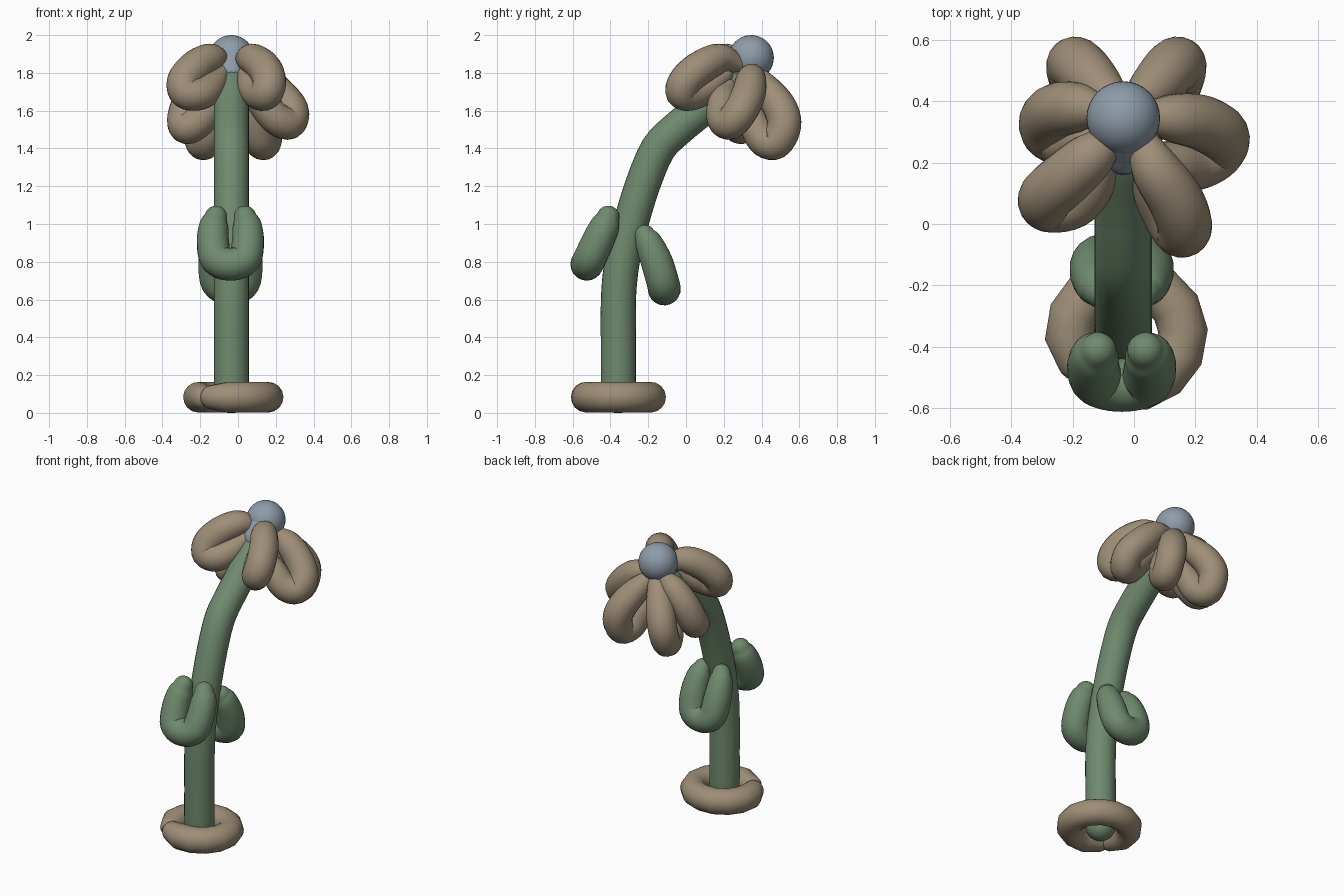
import bpy, bmesh, math
from mathutils import Vector

if "Cube" in bpy.data.objects:
    bpy.data.objects.remove(bpy.data.objects["Cube"])


def material(name, rgb):
    m = bpy.data.materials.new(name)
    m.diffuse_color = (*rgb, 1)
    m.use_nodes = True
    m.node_tree.nodes["Principled BSDF"].inputs["Base Color"].default_value = m.diffuse_color
    return m


TAN = material("tan balloon", (0.34, 0.27, 0.185))
GREEN = material("green balloon", (0.16, 0.255, 0.155))
BLUE = material("grey blue balloon", (0.27, 0.33, 0.395))
CX = -0.035  # plane of the stem


def spline(pts, steps):
    """Catmull-Rom through (x, y, z, radius) points."""
    p = [Vector(q) for q in pts]
    p = [2 * p[0] - p[1]] + p + [2 * p[-1] - p[-2]]
    out = []
    for i in range(1, len(p) - 2):
        a, b, c, d = p[i - 1:i + 3]
        for k in range(steps):
            t = k / steps
            out.append(0.5 * (2 * b + (c - a) * t + (2 * a - 5 * b + 4 * c - d) * t * t
                              + (3 * b - a - 3 * c + d) * t ** 3))
    return out + [p[-2]]


def tube(name, pts, mat, steps=5, sides=20):
    """Balloon tube with rounded ends along a path of varying radius."""
    path = spline(pts, steps)
    cen = [Vector(q[:3]) for q in path]
    rad = [q[3] for q in path]
    n = len(cen)
    tan = [(cen[min(i + 1, n - 1)] - cen[max(i - 1, 0)]).normalized() for i in range(n)]
    # Hemispherical end rings
    rings = []
    for a in (80, 60, 40, 20):
        s, c = math.sin(math.radians(a)), math.cos(math.radians(a))
        rings.append((cen[0] - tan[0] * rad[0] * s, tan[0], rad[0] * c))
    rings += list(zip(cen, tan, rad))
    for a in (20, 40, 60, 80):
        s, c = math.sin(math.radians(a)), math.cos(math.radians(a))
        rings.append((cen[-1] + tan[-1] * rad[-1] * s, tan[-1], rad[-1] * c))
    bm = bmesh.new()
    u = tan[0].orthogonal().normalized()
    prev, loops = tan[0], []
    for c, t, r in rings:
        u = prev.rotation_difference(t) @ u
        u = (u - t * u.dot(t)).normalized()
        v, prev = t.cross(u), t
        loops.append([bm.verts.new(c + r * (u * math.cos(a) + v * math.sin(a)))
                      for a in (2 * math.pi * k / sides for k in range(sides))])
    for l0, l1 in zip(loops, loops[1:]):
        for k in range(sides):
            j = (k + 1) % sides
            bm.faces.new((l0[k], l0[j], l1[j], l1[k]))
    bm.faces.new(loops[0][::-1])
    bm.faces.new(loops[-1])
    me = bpy.data.meshes.new(name)
    bm.to_mesh(me)
    bm.free()
    me.materials.append(mat)
    me.polygons.foreach_set("use_smooth", [True] * len(me.polygons))
    ob = bpy.data.objects.new(name, me)
    bpy.context.collection.objects.link(ob)
    return ob


# Stem bending toward the back
stem = [(-0.358, 0.09), (-0.358, 0.35), (-0.357, 0.62), (-0.335, 0.82), (-0.287, 1.02),
        (-0.225, 1.22), (-0.147, 1.4), (-0.05, 1.5), (0.07, 1.6), (0.24, 1.75)]
tube("stem", [(CX, y, z, 0.093) for y, z in stem], GREEN, 3, 24)

# Base ring, open at the front left with pinched ends
ring = []
SEG = 13
for i in range(SEG + 1):
    a = math.radians(-126 + 336 * i / SEG)
    r = 0.066 if i in (0, SEG) else 0.081
    ring.append((-0.025 + 0.185 * math.cos(a), -0.358 + 0.174 * math.sin(a), 0.083, r))
tube("base_ring", ring, TAN, 1, 16)


# Leaves: folded loops hanging off the stem
def leaf(name, cx, side):
    """side holds (half width, y, z, radius) from the top down to the fold."""
    left = [(cx - w, y, z, r) for w, y, z, r in side]
    right = [(cx + w, y, z, r) for w, y, z, r in side[-2::-1]]
    tube(name, left + right, GREEN)


leaf("front_leaf", -0.04, [(0.077, -0.412, 1.037, 0.06), (0.088, -0.43, 0.99, 0.078),
                           (0.093, -0.467, 0.91, 0.085), (0.075, -0.51, 0.815, 0.087),
                           (0, -0.525, 0.787, 0.087)])
leaf("back_leaf", -0.04, [(0.07, -0.218, 0.94, 0.056), (0.079, -0.197, 0.9, 0.073),
                          (0.085, -0.155, 0.8, 0.085), (0.07, -0.122, 0.69, 0.087),
                          (0, -0.115, 0.656, 0.087)])

# Petals: each a folded loop, out along the top strand and back along the lower one
RADII = (0.05, 0.08, 0.09, 0.09, 0.088, 0.086, 0.078, 0.05)
front_left = [(-0.08, 0.27, 1.85), (-0.14, 0.22, 1.875), (-0.22, 0.15, 1.835),
              (-0.285, 0.09, 1.76), (-0.275, 0.06, 1.695), (-0.2, 0.07, 1.69),
              (-0.14, 0.13, 1.73), (-0.09, 0.2, 1.79)]
front_right = [(0.03, 0.27, 1.85), (0.07, 0.18, 1.875), (0.135, 0.08, 1.83),
               (0.165, 0.0, 1.76), (0.15, -0.02, 1.695), (0.11, 0.04, 1.69),
               (0.07, 0.12, 1.73), (0.04, 0.2, 1.79)]
side_left = [(-0.11, 0.37, 1.8), (-0.18, 0.38, 1.75), (-0.25, 0.37, 1.66),
             (-0.285, 0.335, 1.56), (-0.27, 0.29, 1.51), (-0.2, 0.27, 1.55),
             (-0.14, 0.27, 1.64), (-0.09, 0.28, 1.72)]
side_right = [(0.04, 0.35, 1.8), (0.13, 0.345, 1.765), (0.22, 0.33, 1.685),
              (0.285, 0.29, 1.6), (0.27, 0.235, 1.535), (0.2, 0.195, 1.56),
              (0.12, 0.195, 1.65), (0.05, 0.22, 1.72)]
back_right = [(0.0, 0.39, 1.78), (0.06, 0.44, 1.7), (0.115, 0.5, 1.61),
              (0.145, 0.52, 1.52), (0.14, 0.475, 1.43), (0.11, 0.405, 1.45),
              (0.07, 0.35, 1.56), (0.03, 0.3, 1.68)]
back_left = [(-0.05 - x, y, z) for x, y, z in back_right]
for name, pts in (("front_left", front_left), ("front_right", front_right),
                  ("side_left", side_left), ("side_right", side_right),
                  ("back_left", back_left), ("back_right", back_right)):
    tube(name + "_petal", [(*p, r) for p, r in zip(pts, RADII)], TAN)

# Flower centre: round bubble with a short neck
bpy.ops.mesh.primitive_uv_sphere_add(segments=32, ring_count=20, radius=0.12,
                                     location=(CX, 0.345, 1.88))
centre = bpy.context.object
centre.name = "flower_centre"
centre.data.materials.append(BLUE)
bpy.ops.object.shade_smooth()
tube("centre_neck", [(CX, 0.34, 1.88, 0.105), (CX, 0.285, 1.84, 0.092),
                     (CX, 0.235, 1.805, 0.075)], BLUE)
